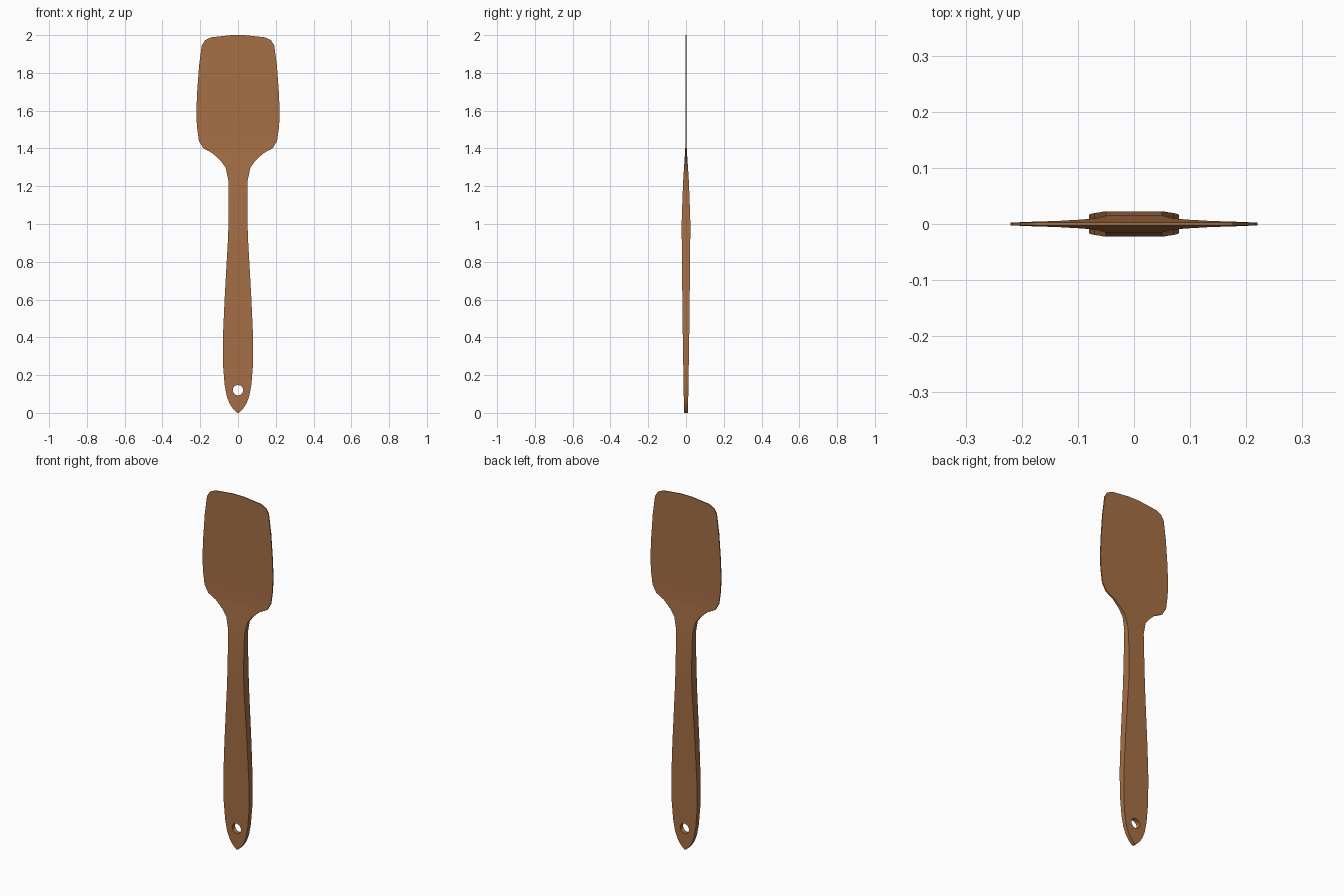
import bpy, bmesh, math

if "Cube" in bpy.data.objects:
    bpy.data.objects.remove(bpy.data.objects["Cube"])

# material
wood = bpy.data.materials.new("warm brown")
wood.diffuse_color = (0.38, 0.16, 0.06, 1)
wood.use_nodes = True
wood.node_tree.nodes["Principled BSDF"].inputs["Base Color"].default_value = wood.diffuse_color

# profile: height, half width, half thickness
profile = [
    (0.000, 0.004, 0.010), (0.020, 0.025, 0.0105), (0.050, 0.045, 0.011),
    (0.090, 0.060, 0.012), (0.150, 0.071, 0.013), (0.250, 0.079, 0.0145),
    (0.400, 0.080, 0.017), (0.600, 0.071, 0.0195), (0.800, 0.060, 0.021),
    (0.920, 0.053, 0.0225), (1.020, 0.050, 0.0225), (1.130, 0.050, 0.019),
    (1.230, 0.051, 0.015), (1.300, 0.066, 0.0105), (1.335, 0.092, 0.008),
    (1.375, 0.135, 0.0055), (1.400, 0.183, 0.004), (1.440, 0.207, 0.003),
    (1.520, 0.218, 0.0027), (1.600, 0.220, 0.0027), (1.690, 0.217, 0.0027),
    (1.840, 0.206, 0.0027), (1.945, 0.192, 0.0027), (1.972, 0.175, 0.0027),
    (1.988, 0.143, 0.0027), (2.000, 0.035, 0.0027),
]

# one-piece spatula: handle, neck and blade lofted along the profile
bm = bmesh.new()
rings = [[bm.verts.new((sx * w, sy * t, z))
          for sx, sy in ((-1, -1), (1, -1), (1, 1), (-1, 1))]
         for z, w, t in profile]
for a, b in zip(rings, rings[1:]):
    for i in range(4):
        j = (i + 1) % 4
        bm.faces.new((a[i], a[j], b[j], b[i]))
bm.faces.new(rings[0][::-1])
bm.faces.new(rings[-1])
bmesh.ops.recalc_face_normals(bm, faces=bm.faces)
mesh = bpy.data.meshes.new("spatula")
bm.to_mesh(mesh)
bm.free()
mesh.materials.append(wood)
spatula = bpy.data.objects.new("spatula", mesh)
bpy.context.collection.objects.link(spatula)

# hanging hole through the handle end
bpy.ops.mesh.primitive_cylinder_add(vertices=12, radius=0.028, depth=0.2,
                                    location=(0, 0, 0.12),
                                    rotation=(math.pi / 2, 0, 0))
cutter = bpy.context.object
cutter.name = "hole_cutter"
cutter.hide_render = True
cutter.data.materials.append(wood)
cut = spatula.modifiers.new("hanging hole", 'BOOLEAN')
cut.operation = 'DIFFERENCE'
cut.solver = 'EXACT'
cut.object = cutter

bpy.ops.object.select_all(action='DESELECT')
spatula.select_set(True)
bpy.context.view_layer.objects.active = spatula
bpy.ops.object.modifier_apply(modifier=cut.name)
bpy.data.objects.remove(cutter)
bpy.ops.object.shade_smooth_by_angle(angle=math.radians(30))
